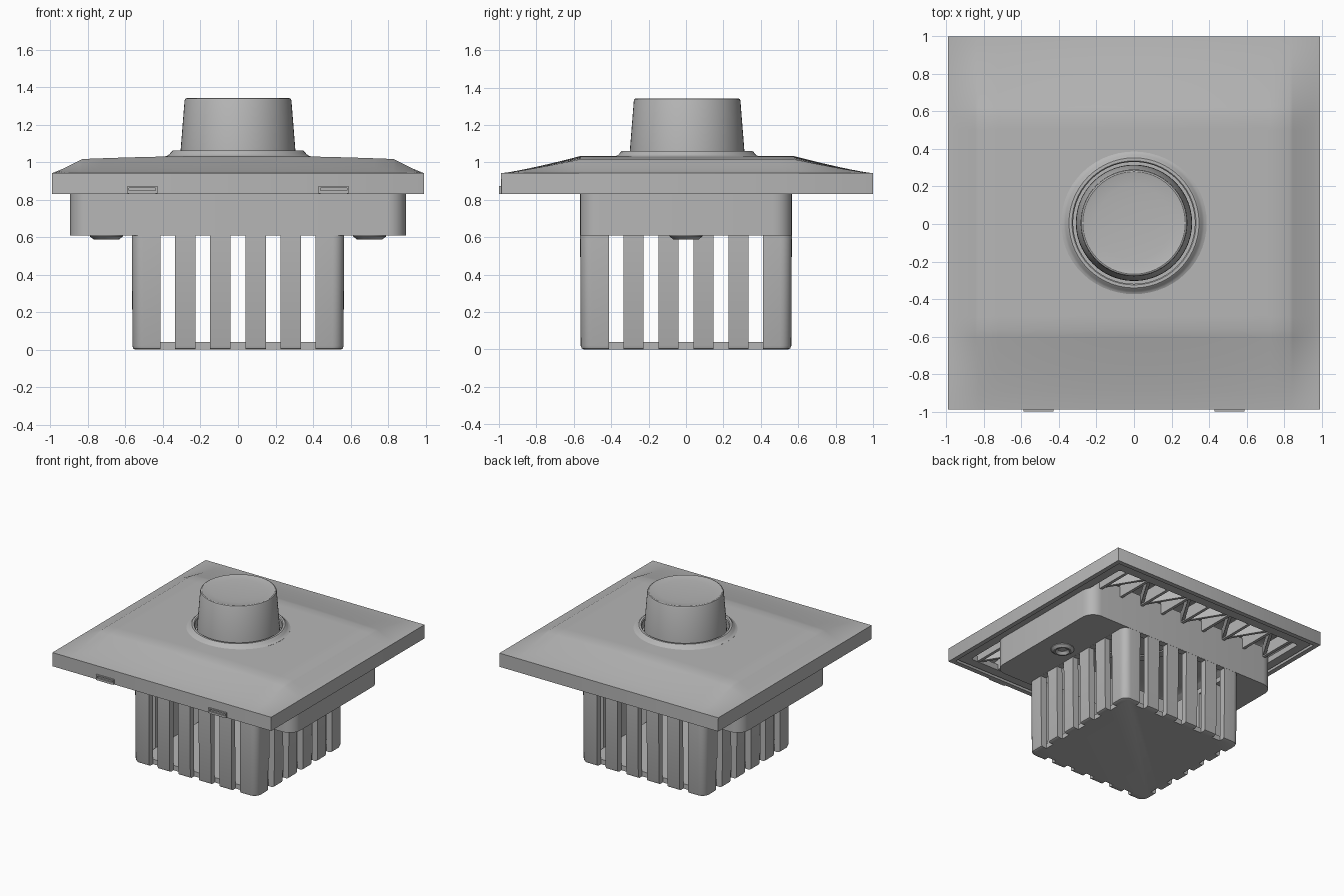
import bpy, bmesh, math
from mathutils import Matrix

if "Cube" in bpy.data.objects:
    bpy.data.objects.remove(bpy.data.objects["Cube"])

CY = 0.006  # cover plate sits slightly back because the front tabs stick out

grey = bpy.data.materials.new("mid_grey")
grey.diffuse_color = (0.47, 0.47, 0.47, 1)
grey.use_nodes = True
grey.node_tree.nodes["Principled BSDF"].inputs["Base Color"].default_value = grey.diffuse_color


def activate(ob):
    bpy.ops.object.select_all(action='DESELECT')
    ob.select_set(True)
    bpy.context.view_layer.objects.active = ob


def smooth(ob, angle=30):
    activate(ob)
    bpy.ops.object.shade_smooth_by_angle(angle=math.radians(angle))


def finish(name, bm, recalc=True):
    bmesh.ops.remove_doubles(bm, verts=bm.verts, dist=1e-5)
    if recalc:
        bmesh.ops.recalc_face_normals(bm, faces=bm.faces)
    mesh = bpy.data.meshes.new(name)
    bm.to_mesh(mesh)
    bm.free()
    mesh.materials.append(grey)
    ob = bpy.data.objects.new(name, mesh)
    bpy.context.collection.objects.link(ob)
    smooth(ob)
    return ob


def loft(name, rings, seg=6, wrap=False, at=(0, 0)):
    """Skin rounded rectangles given as (half x, half y, corner radius, z)."""
    bm = bmesh.new()
    loops = []
    for hx, hy, r, z in rings:
        loop = []
        for k, (sx, sy) in enumerate([(1, 1), (-1, 1), (-1, -1), (1, -1)]):
            for i in range(seg + 1):
                a = (k + i / seg) * math.pi / 2
                loop.append(bm.verts.new((at[0] + sx * (hx - r) + r * math.cos(a),
                                          at[1] + sy * (hy - r) + r * math.sin(a), z)))
        loops.append(loop)
    n = len(loops[0])
    pairs = list(zip(loops, loops[1:])) + ([(loops[-1], loops[0])] if wrap else [])
    for a, b in pairs:
        for i in range(n):
            bm.faces.new((a[i], a[(i + 1) % n], b[(i + 1) % n], b[i]))
    if not wrap:
        bm.faces.new(loops[0])
        bm.faces.new(loops[-1])
    return finish(name, bm)


def turned(name, profile, wrap=False, at=(0, 0), seg=14):
    return loft(name, [(r, r, r, z) for r, z in profile], seg, wrap, at)


def boxes(name, items):
    """Several boxes in one object: (centre, size, turn about z)."""
    bm = bmesh.new()
    for c, s, turn in items:
        m = Matrix.Translation(c) @ Matrix.Rotation(turn, 4, 'Z') @ Matrix.Diagonal((*s, 1))
        bmesh.ops.create_cube(bm, size=1, matrix=m)
    return finish(name, bm)


def cut(ob, cutter):
    """Apply the cut, drop the cutter, then shade so the new edges stay sharp."""
    m = ob.modifiers.new("cut", 'BOOLEAN')
    m.operation, m.solver, m.object = 'DIFFERENCE', 'EXACT', cutter
    activate(ob)
    for mod in list(ob.modifiers):
        if mod.type in {'SOLIDIFY', 'BOOLEAN'}:
            bpy.ops.object.modifier_apply(modifier=mod.name)
    bpy.data.objects.remove(cutter)
    smooth(ob)


# Cover plate top: shallow crown with sloping sides
def spaced(half, inner):
    pos = [inner * i / 8 for i in range(9)] + [inner + (half - inner) * i / 10 for i in range(1, 11)]
    return [-p for p in reversed(pos[1:])] + pos


def top_z(x, y):
    crown = 1.034 - 0.017 * min(1, abs(x) / 0.83) ** 2 - 0.942
    tx = max(0, min(1, (0.993 - abs(x)) / 0.163))
    ty = max(0, min(1, (0.994 - abs(y)) / 0.424))
    return 0.942 + crown * tx ** 1.15 * ty ** 1.2


bm = bmesh.new()
grid = [[bm.verts.new((x, y + CY, top_z(x, y))) for x in spaced(0.993, 0.83)] for y in spaced(0.994, 0.57)]
for r0, r1 in zip(grid, grid[1:]):
    for i in range(len(r0) - 1):
        bm.faces.new((r0[i], r0[i + 1], r1[i + 1], r1[i]))
cover = finish("cover_top", bm, recalc=False)
thick = cover.modifiers.new("thickness", 'SOLIDIFY')
thick.thickness, thick.offset = 0.03, -1
cut(cover, turned("shaft_hole_cutter", [(0.325, 0.9), (0.325, 1.2)], at=(0, CY)))

# Cover rim and inner carrier frame
loft("cover_rim", [(0.993, 0.994, 0.003, 0.942), (0.993, 0.994, 0.003, 0.83),
                   (0.955, 0.956, 0.003, 0.83), (0.955, 0.956, 0.003, 0.93)], 2, True, (0, CY))
loft("carrier_frame", [(0.945, 0.945, 0.02, 0.89), (0.945, 0.945, 0.02, 0.842),
                       (0.875, 0.87, 0.02, 0.842), (0.875, 0.87, 0.02, 0.89)], 3, True, (0, CY))

# Stiffening ribs under the front and back of the cover
ribs = []
for s in (-1, 1):
    for i in range(9):
        x = -0.8 + 0.2 * i
        ribs.append(((x, s * 0.735, 0.895), (0.024, 0.35, 0.1), 0))
        if i < 8:
            lean = math.atan2(0.2, 0.33) * (1 if i % 2 else -1)
            ribs.append(((x + 0.1, s * 0.735, 0.9), (0.022, 0.38, 0.09), lean))
boxes("cover_ribs", ribs)

# Release tabs on the front edge
tabs = []
for s in (-1, 1):
    x = s * 0.51
    tabs += [((x, -0.988, 0.868), (0.16, 0.024, 0.01), 0),
             ((x, -0.988, 0.839), (0.14, 0.024, 0.018), 0)]
    tabs += [((x + e * 0.075, -0.988, 0.852), (0.01, 0.024, 0.04), 0) for e in (-1, 1)]
boxes("release_tabs", tabs)

# Knob with its collar
turned("knob_collar", [(0.325, 0.99), (0.325, 1.055), (0.331, 1.062), (0.347, 1.062), (0.356, 1.055),
                       (0.365, 1.043), (0.375, 1.036), (0.388, 1.031), (0.388, 0.99)], True, (0, CY))
turned("knob", [(0.31, 0.99), (0.308, 1.04), (0.285, 1.33), (0.281, 1.339), (0.273, 1.342),
                (0.262, 1.339), (0.2, 1.333), (0.1, 1.329), (0.02, 1.328)], at=(0, CY))

# Upper housing, open into the lower cage
loft("housing", [(0.895, 0.567, 0.1, 0.93), (0.895, 0.567, 0.1, 0.61),
                 (0.515, 0.515, 0.03, 0.61), (0.515, 0.515, 0.03, 0.65),
                 (0.855, 0.525, 0.06, 0.65), (0.855, 0.525, 0.06, 0.93)], wrap=True)

# Lower ventilated cage with five slots per side
cage = loft("vent_cage", [(0.513, 0.513, 0.02, 0.04), (0.515, 0.515, 0.02, 0.6),
                          (0.515, 0.515, 0.02, 0.612), (0.566, 0.566, 0.06, 0.612),
                          (0.563, 0.563, 0.06, 0.02), (0.558, 0.558, 0.057, 0.006), (0.546, 0.546, 0.05, 0)])
slots = []
for i in range(-2, 3):
    p = i * 0.187
    for s in (-1, 1):
        slots.append(((p, s * 0.582, 0.26), (0.078, 0.14, 0.698), 0))
        slots.append(((s * 0.582, p, 0.26), (0.14, 0.078, 0.698), 0))
cut(cage, boxes("slot_cutter", slots))

# Screw bosses under the housing flanges
for side, name in ((-1, "left"), (1, "right")):
    turned("screw_boss_" + name, [(0.088, 0.62), (0.088, 0.604), (0.066, 0.587), (0.054, 0.587),
                                  (0.036, 0.607), (0.036, 0.64)], at=(side * 0.702, 0), seg=4)
